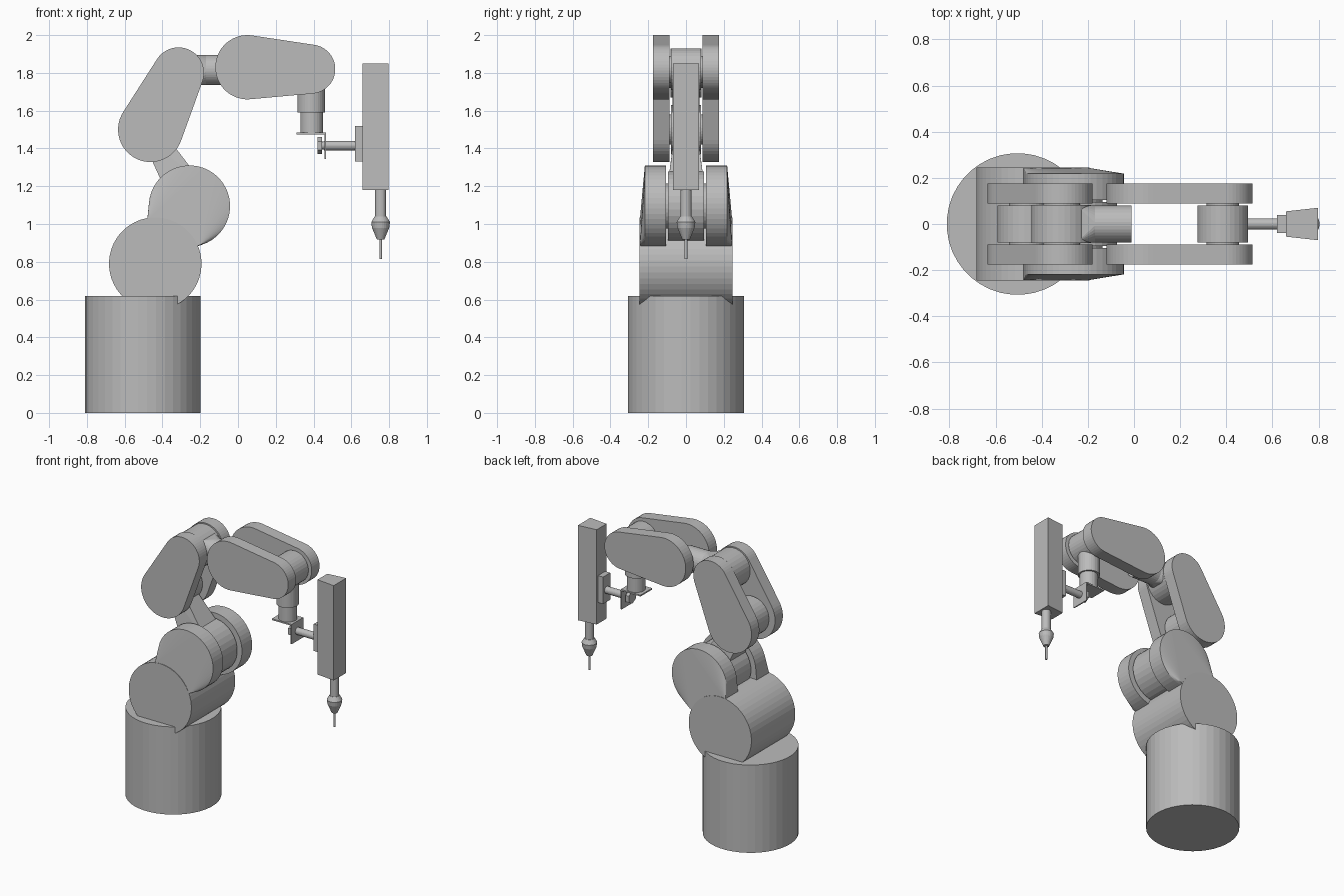
import bpy, bmesh, math
from mathutils import Vector

if "Cube" in bpy.data.objects:
    bpy.data.objects.remove(bpy.data.objects["Cube"])

grey = bpy.data.materials.new("machine grey")
grey.diffuse_color = (0.5, 0.5, 0.5, 1)
grey.use_nodes = True
grey.node_tree.nodes["Principled BSDF"].inputs["Base Color"].default_value = grey.diffuse_color


def hull(name, pts):
    """Convex solid around a set of points."""
    bm = bmesh.new()
    for p in pts:
        bm.verts.new(p)
    res = bmesh.ops.convex_hull(bm, input=bm.verts[:])
    loose = {g for g in res["geom_interior"] + res["geom_unused"]
             if isinstance(g, bmesh.types.BMVert)}
    bmesh.ops.delete(bm, geom=list(loose), context='VERTS')
    bmesh.ops.dissolve_limit(bm, angle_limit=math.radians(0.5),
                             verts=bm.verts[:], edges=bm.edges[:])
    bmesh.ops.recalc_face_normals(bm, faces=bm.faces[:])
    me = bpy.data.meshes.new(name)
    bm.to_mesh(me)
    bm.free()
    me.materials.append(grey)
    ob = bpy.data.objects.new(name, me)
    bpy.context.collection.objects.link(ob)
    return ob


def ring(axis, c, r, at, n=32):
    """Circle of points across an axis; c holds the two other coordinates."""
    out = []
    for i in range(n):
        a = 2 * math.pi * (i + 0.5) / n
        p = [c[0] + r * math.cos(a), c[1] + r * math.sin(a)]
        p.insert("xyz".index(axis), at)
        out.append(Vector(p))
    return out


def cyl(name, axis, c, r, a, b, r2=None, n=32):
    return hull(name, ring(axis, c, r, a, n) + ring(axis, c, r if r2 is None else r2, b, n))


def box(name, x, y, z):
    return hull(name, [(i, j, k) for i in x for j in y for k in z])


def link_plates(name, c1, r1, c2, r2, y0, y1):
    """Pair of round-ended plates, one on each side."""
    for side, s in (("front", -1), ("back", 1)):
        pts = []
        for y in (y0 * s, y1 * s):
            pts += ring('y', c1, r1, y, 48) + ring('y', c2, r2, y, 48)
        hull(f"{name}_{side}", pts)


# Base and shoulder drum
cyl("base", 'z', (-0.505, 0), 0.307, 0, 0.62, n=40)
cyl("shoulder_drum", 'y', (-0.438, 0.79), 0.245, -0.245, 0.245, n=48)

# Fork cheeks: round ends that flare down into the drum
fork = (-0.257, 1.095)
for side, s in (("front", -1), ("back", 1)):
    pts = ring('y', fork, 0.215, 0.105 * s, 48) + ring('y', fork, 0.215, 0.218 * s, 48)
    for x, z in ((-0.48, 1.025), (-0.20, 0.89), (-0.44, 0.8)):
        pts += [(x, 0.105 * s, z), (x, 0.244 * s, z)]
    hull(f"fork_cheek_{side}", pts)
cyl("fork_hub", 'y', fork, 0.185, -0.095, 0.095)
cyl("fork_pin", 'y', fork, 0.12, -0.11, 0.11)

# Lower link, flaring towards the hub
hull("lower_link", [(x, s * y, z) for s in (-1, 1) for x, y, z in (
    (-0.38, 0.095, 1.17), (-0.19, 0.095, 1.22),
    (-0.525, 0.06, 1.49), (-0.39, 0.06, 1.48))])
elbow, crown = (-0.463, 1.50), (-0.315, 1.80)
cyl("elbow_barrel", 'y', elbow, 0.13, -0.08, 0.08)
cyl("elbow_pin", 'y', elbow, 0.08, -0.1, 0.1)
link_plates("upper_arm_plate", elbow, 0.172, crown, 0.135, 0.088, 0.175)
cyl("crown_barrel", 'y', crown, 0.13, -0.082, 0.082)
cyl("crown_pin", 'y', crown, 0.08, -0.1, 0.1)

# Forearm: tube from the crown, then two plates out to the wrist
cyl("forearm_tube", 'x', (0, 1.815), 0.08, -0.30, -0.01)
hull("tube_collar", [(-0.25, y, z) for y in (-0.08, 0.08) for z in (1.735, 1.895)]
     + ring('x', (0, 1.815), 0.08, -0.17))
wrist = (0.385, 1.82)
link_plates("forearm_plate", (0.05, 1.83), 0.17, wrist, 0.13, 0.088, 0.175)
cyl("wrist_barrel", 'y', wrist, 0.11, -0.08, 0.08)
cyl("wrist_pin", 'y', wrist, 0.07, -0.1, 0.1)
cyl("wrist_neck", 'z', (0.388, 0), 0.073, 1.59, 1.78)
cyl("wrist_flange", 'z', (0.39, 0), 0.06, 1.485, 1.60)

# Angle bracket and bolt
box("bracket_top", (0.31, 0.465), (-0.065, 0.065), (1.475, 1.485))
box("bracket_side", (0.457, 0.465), (-0.065, 0.065), (1.345, 1.48))
cyl("bolt_head", 'x', (0, 1.415), 0.045, 0.42, 0.445, n=6)
cyl("bolt_collar", 'x', (0, 1.415), 0.022, 0.44, 0.46, n=24)
cyl("bolt_shaft", 'x', (0, 1.415), 0.025, 0.455, 0.63, n=24)

# Tool slide: mounting plate and a body that widens outwards
box("mount_plate", (0.62, 0.665), (-0.04, 0.04), (1.33, 1.52))
hull("slide_body", [(x, s * y, z) for x, y in ((0.66, 0.055), (0.797, 0.07))
                    for s in (-1, 1) for z in (1.18, 1.85)])

# Spindle, chuck and drill bit
c = (0.755, 0)
cyl("spindle", 'z', c, 0.03, 1.03, 1.19, n=24)
cyl("chuck_shoulder", 'z', c, 0.05, 1.01, 1.04, r2=0.032, n=24)
hull("chuck_body", ring('z', c, 0.05, 1.01, 24) + ring('z', c, 0.046, 0.98, 24)
     + ring('z', c, 0.02, 0.918, 24))
cyl("drill_bit", 'z', c, 0.007, 0.815, 0.93, n=12)
